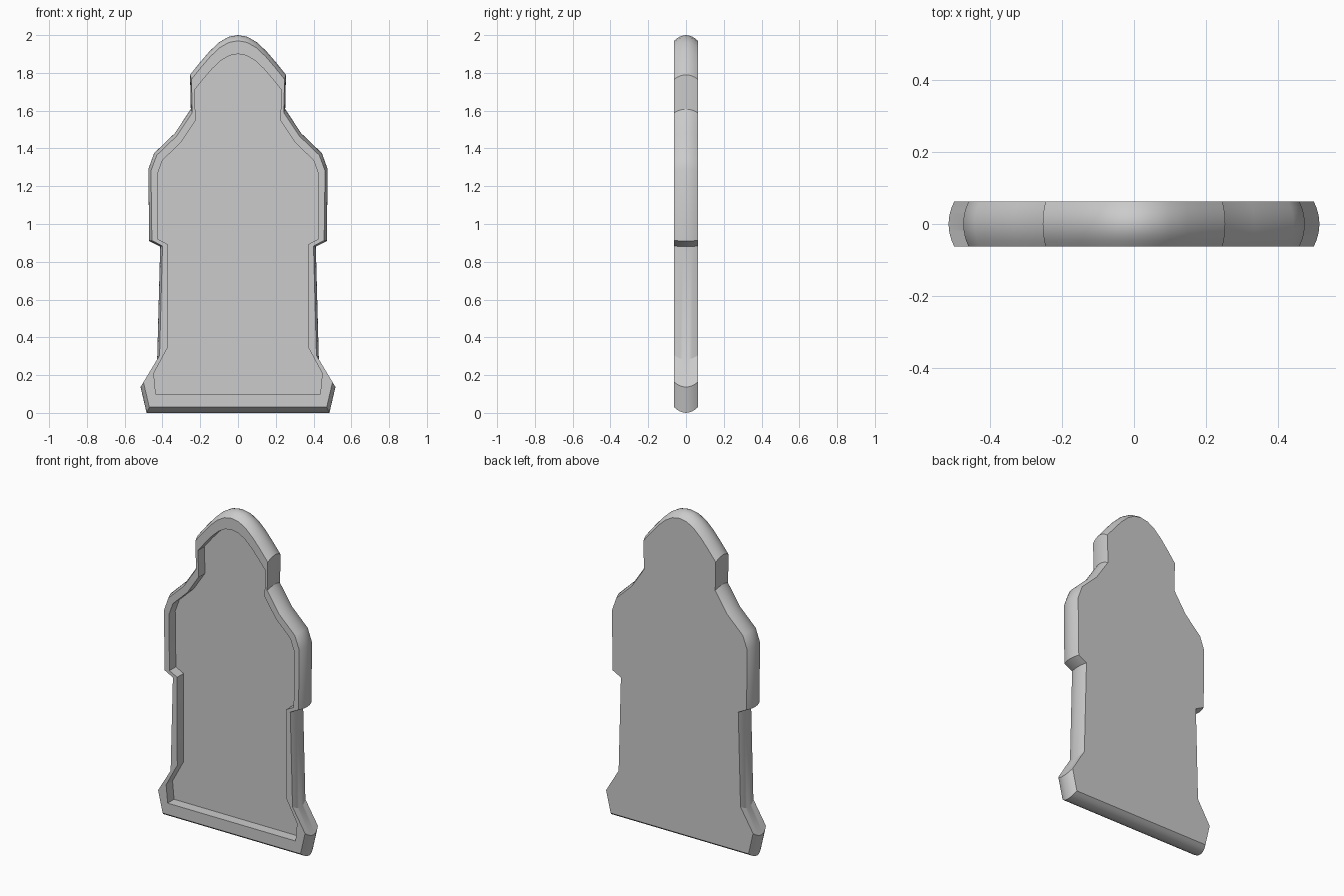
import bpy, bmesh

if "Cube" in bpy.data.objects:
    bpy.data.objects.remove(bpy.data.objects["Cube"])

# Right half of the silhouette, bottom corner up to just below the apex
half = [(0.484, 0.0), (0.516, 0.137), (0.428, 0.283), (0.412, 0.88), (0.47, 0.91),
        (0.475, 1.29), (0.444, 1.375), (0.335, 1.48), (0.25, 1.608), (0.254, 1.79),
        (0.2, 1.857), (0.15, 1.915), (0.1, 1.962), (0.05, 1.991)]
T = 0.0625  # half thickness


def mirrored(pts, apex):
    return pts + [(0.0, apex)] + [(-x, z) for x, z in reversed(pts)]


def scaled(s):
    return mirrored([(x * s, 1 + (z - 1) * s) for x, z in half], 1 + s)


# Recess outline: smaller copy, slightly tighter at the flared foot
recess_half = [(x * 0.9, 1 + (z - 1) * 0.9) for x, z in half]
recess_half[1] = (0.446, 0.21)
recess_half[2] = (0.37, 0.35)
recess = mirrored(recess_half, 1.9)

bm = bmesh.new()


def ring(pts, y):
    return [bm.verts.new((x, y, z)) for x, z in pts]


def bridge(a, b):
    n = len(a)
    for i in range(n):
        j = (i + 1) % n
        bm.faces.new((a[i], a[j], b[j], b[i]))


# Recess floor, recess wall, front rim, bulging edge, flat back
rings = [ring(recess, 0.0), ring(recess, -T)]
for t in (-1, -0.75, -0.5, -0.25, 0, 0.25, 0.5, 0.75, 1):
    rings.append(ring(scaled(1 - 0.03 * t * t), t * T))
for a, b in zip(rings, rings[1:]):
    bridge(a, b)
bm.faces.new(rings[0])
bm.faces.new(rings[-1])
bmesh.ops.recalc_face_normals(bm, faces=bm.faces)

mesh = bpy.data.meshes.new("headstone_slab")
bm.to_mesh(mesh)
bm.free()
slab = bpy.data.objects.new("headstone_slab", mesh)
bpy.context.collection.objects.link(slab)
bpy.context.view_layer.objects.active = slab
slab.select_set(True)
bpy.ops.object.shade_smooth_by_angle(angle=0.52)
